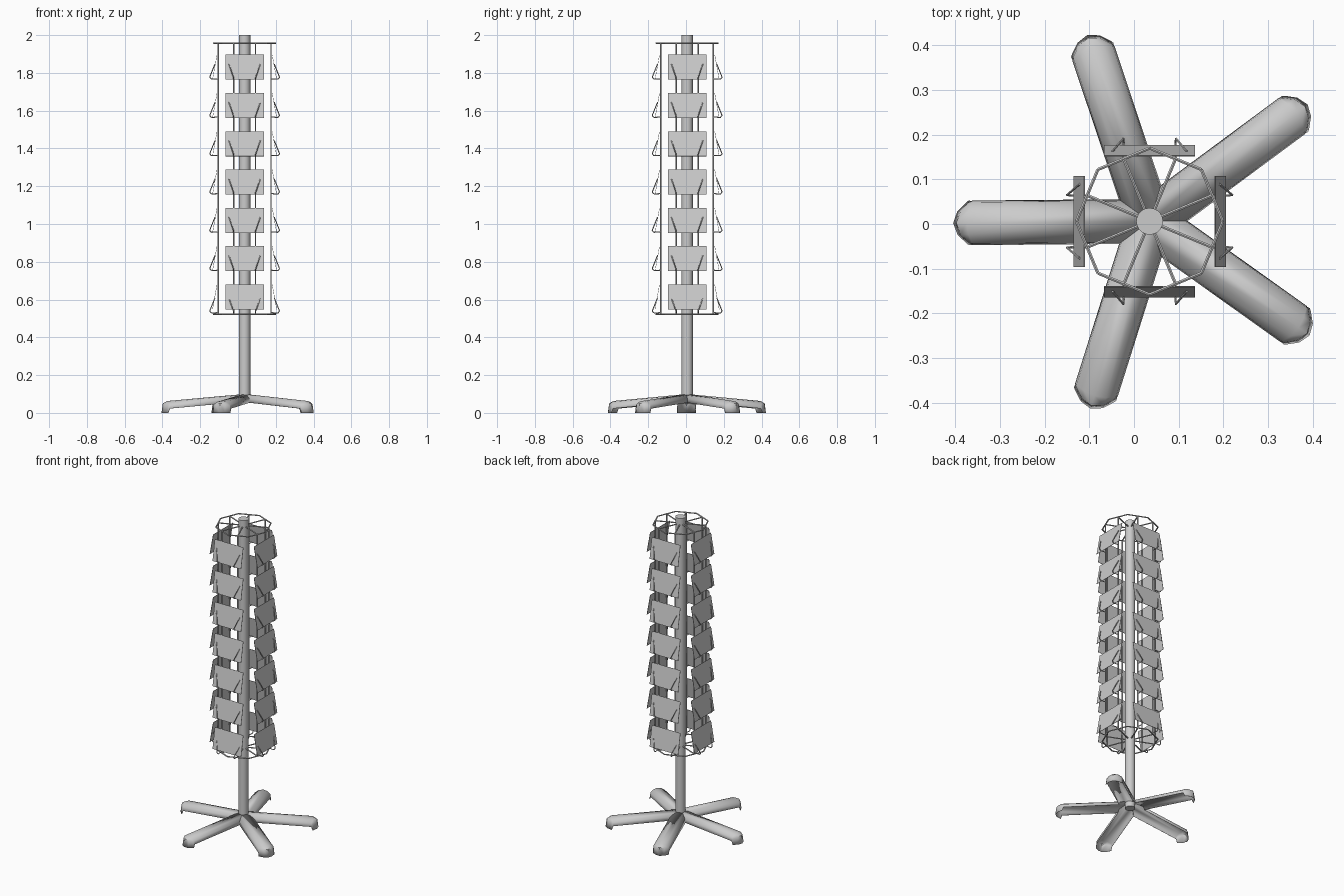
import bpy, bmesh, math
from mathutils import Vector, Matrix

if "Cube" in bpy.data.objects:
    bpy.data.objects.remove(bpy.data.objects["Cube"])

CX, CY = 0.035, 0.006
CENTRE = Matrix.Translation((CX, CY, 0))


def finish(name, bm, smooth=True):
    bm.transform(CENTRE)
    bmesh.ops.recalc_face_normals(bm, faces=bm.faces)
    me = bpy.data.meshes.new(name)
    bm.to_mesh(me)
    bm.free()
    ob = bpy.data.objects.new(name, me)
    bpy.context.collection.objects.link(ob)
    if smooth:
        bpy.context.view_layer.objects.active = ob
        ob.select_set(True)
        bpy.ops.object.shade_smooth_by_angle(angle=math.radians(35))
        ob.select_set(False)
    return ob


def rod(bm, a, b, r, sides=6):
    a, b = Vector(a), Vector(b)
    d = b - a
    m = Matrix.Translation((a + b) / 2) @ d.to_track_quat('Z', 'Y').to_matrix().to_4x4()
    bmesh.ops.create_cone(bm, cap_ends=True, segments=sides, radius1=r,
                          radius2=r, depth=d.length, matrix=m)


def polar(r, deg, z):
    a = math.radians(deg)
    return Vector((r * math.cos(a), r * math.sin(a), z))


# central post
bm = bmesh.new()
rod(bm, (0, 0, 0.06), (0, 0, 2.0), 0.03, 20)
finish("post", bm)

# five hollow arched legs, each an open shell with a turned-down toe
section = [(-0.05, 0.04), (-0.046, 0.018), (-0.026, 0.005), (0, 0),
           (0.026, 0.005), (0.046, 0.018), (0.05, 0.04)]   # across, drop from crest
for i in range(5):
    bm = bmesh.new()
    rows = [[], [], [], []]
    for t, drop in section:
        back = 0.035 * (abs(t) / 0.05) ** 2                # rounded toe
        inner = abs(t) / math.tan(math.radians(36))        # mitre at the hub
        rows[0].append((inner, t, 0.10 - 0.09 * inner - drop))
        rows[1].append((0.41 - 0.4 * back, t, 0.063 - drop))
        rows[2].append((0.433 - back, t * 0.98, 0.05 - drop * 0.8))
        rows[3].append((0.44 - back, t, 0.0))
    rows = [[bm.verts.new(p) for p in row] for row in rows]
    for a, b in zip(rows, rows[1:]):
        for j in range(len(section) - 1):
            bm.faces.new((a[j], a[j + 1], b[j + 1], b[j]))
    bm.transform(Matrix.Rotation(math.radians(36.5 + 72 * i), 4, 'Z'))
    leg = finish(f"leg_{i + 1}", bm)
    sol = leg.modifiers.new("sheet", 'SOLIDIFY')
    sol.thickness = 0.002

# octagonal wire rings with spokes
for name, z in (("bottom_ring", 0.522), ("top_ring", 1.957)):
    bm = bmesh.new()
    for k in range(8):
        rod(bm, polar(0.164, 45 * k, z), polar(0.164, 45 * k + 45, z), 0.004)
        rod(bm, (0, 0, z), polar(0.151, 45 * k + 22.5, z), 0.004)
    finish(name, bm)

# upright wires
bm = bmesh.new()
for k in range(8):
    rod(bm, polar(0.151, 45 * k + 22.5, 0.52), polar(0.151, 45 * k + 22.5, 1.96), 0.004)
finish("upright_wires", bm)

# tilted display plates and their wire hooks, seven levels on four sides
for side, name in enumerate(("front", "right", "back", "left")):
    plates, hooks = bmesh.new(), bmesh.new()
    for n in range(7):
        top = 1.896 - 0.2027 * n
        tilt = math.atan2(0.024, 0.132)
        m = (Matrix.Translation((0, -0.158, top - 0.066))
             @ Matrix.Rotation(-tilt, 4, 'X')
             @ Matrix.Diagonal((0.204, 0.002, 0.134, 1)))
        bmesh.ops.create_cube(plates, size=1, matrix=m)
        low = top - 0.129 - (0.022 if n == 6 else 0)
        for s in (-1, 1):
            path = [(s * 0.058, -0.139, low + 0.002), (s * 0.058, -0.176, low),
                    (s * 0.059, -0.185, low + 0.010), (s * 0.083, -0.157, low + 0.08)]
            for a, b in zip(path, path[1:]):
                rod(hooks, a, b, 0.0028)
    for bm, part in ((plates, "plates"), (hooks, "hooks")):
        bm.transform(Matrix.Rotation(math.pi / 2 * side, 4, 'Z'))
        finish(f"{name}_{part}", bm, part == "hooks")
